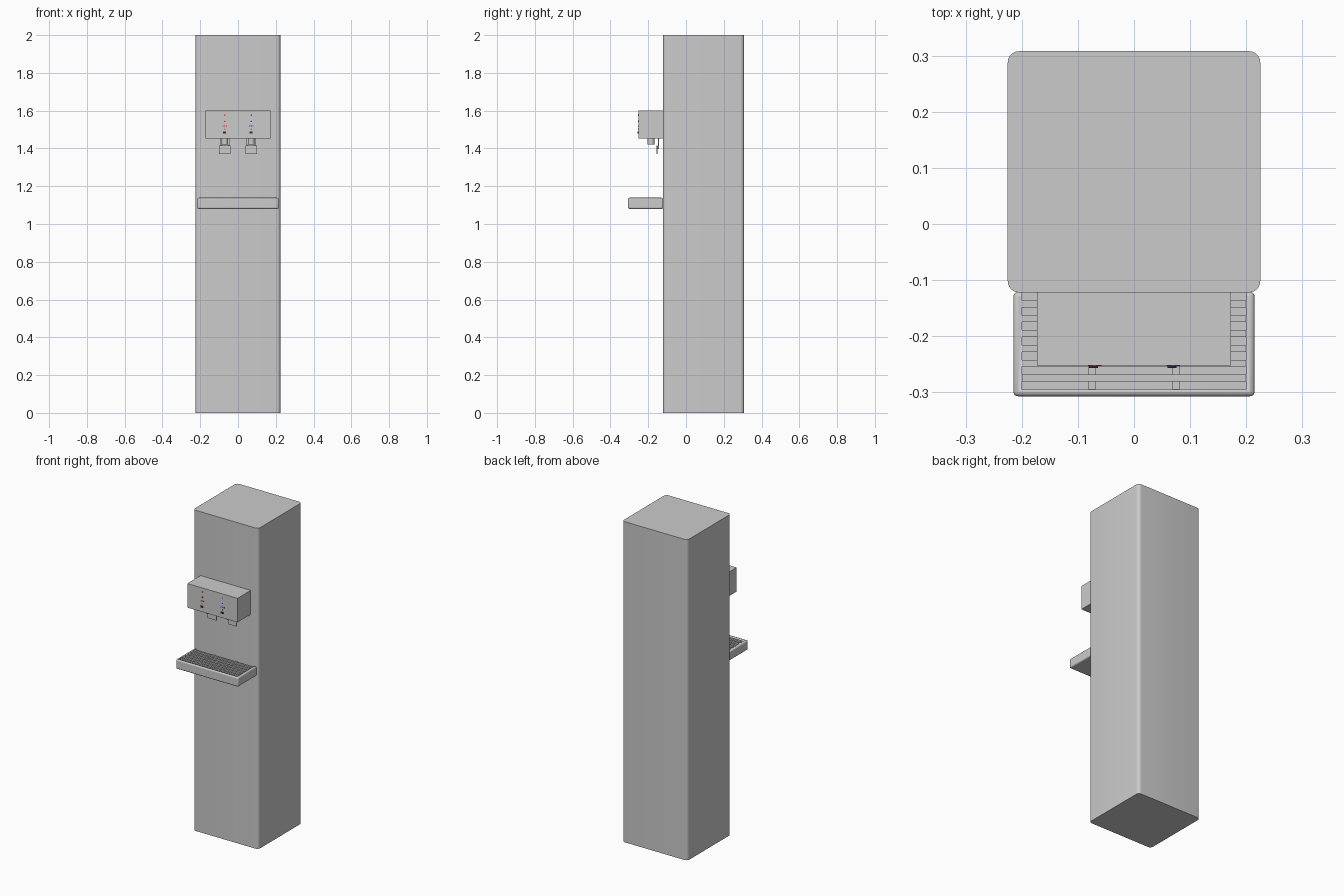
import bpy, bmesh, math

if "Cube" in bpy.data.objects:
    bpy.data.objects.remove(bpy.data.objects["Cube"])


def box(name, x, y, z, r=0.0, seg=4, color=None):
    """Box from ranges; r rounds the four vertical edges."""
    bm = bmesh.new()
    bmesh.ops.create_cube(bm, size=1)
    for v in bm.verts:
        v.co.x = x[0] if v.co.x < 0 else x[1]
        v.co.y = y[0] if v.co.y < 0 else y[1]
        v.co.z = z[0] if v.co.z < 0 else z[1]
    if r:
        edges = [e for e in bm.edges if abs(e.verts[0].co.z - e.verts[1].co.z) > 1e-5]
        bmesh.ops.bevel(bm, geom=edges, offset=r, segments=seg, profile=0.5, affect='EDGES')
    return finish(name, bm, color)


def cylinder(name, loc, radius, depth, front=False, color=None, sides=24):
    bm = bmesh.new()
    bmesh.ops.create_cone(bm, cap_ends=True, segments=sides, radius1=radius,
                          radius2=radius, depth=depth)
    ob = finish(name, bm, color)
    ob.location = loc
    if front:
        ob.rotation_euler.x = math.pi / 2
    return ob


def finish(name, bm, color):
    me = bpy.data.meshes.new(name)
    bm.to_mesh(me)
    bm.free()
    ob = bpy.data.objects.new(name, me)
    bpy.context.collection.objects.link(ob)
    if color:
        me.materials.append(color)
    bpy.ops.object.select_all(action='DESELECT')
    ob.select_set(True)
    bpy.context.view_layer.objects.active = ob
    bpy.ops.object.shade_smooth_by_angle(angle=math.radians(35))
    return ob


def paint(name, rgb):
    m = bpy.data.materials.new(name)
    m.diffuse_color = (*rgb, 1)
    m.use_nodes = True
    m.node_tree.nodes["Principled BSDF"].inputs["Base Color"].default_value = m.diffuse_color
    return m


red = paint("red", (0.8, 0.03, 0.02))
blue = paint("blue", (0.03, 0.05, 0.8))
dark = paint("dark", (0.03, 0.03, 0.03))

# Cabinet column
box("cabinet", (-0.225, 0.225), (-0.122, 0.308), (0, 2), 0.02, 6)

# Dispenser head with front panel
box("dispenser_head", (-0.173, 0.173), (-0.247, -0.12), (1.452, 1.602))
box("dispenser_panel", (-0.173, 0.173), (-0.252, -0.247), (1.452, 1.602))

# Drip tray: open shell with softly rounded outer edges
tray = box("drip_tray", (-0.215, 0.215), (-0.307, -0.121), (1.08, 1.139))
bev = tray.modifiers.new("round", 'BEVEL')
bev.width, bev.segments = 0.008, 3
hollow = box("tray_cutter", (-0.2, 0.2), (-0.295, -0.1225), (1.09, 1.2))
cut = tray.modifiers.new("hollow", 'BOOLEAN')
cut.object, cut.operation, cut.solver = hollow, 'DIFFERENCE', 'EXACT'
bpy.context.view_layer.objects.active = tray
tray.select_set(True)
for mod in ("round", "hollow"):
    bpy.ops.object.modifier_apply(modifier=mod)
bpy.data.objects.remove(hollow)

# Grille slats across the tray and two bars front to back
for i in range(6):
    y = -0.1425 - i * 0.0264
    box("grille_slat", (-0.201, 0.201), (y - 0.006, y + 0.006), (1.127, 1.138))
for x in (-0.075, 0.075):
    box("grille_bar", (x - 0.006, x + 0.006), (-0.296, -0.122), (1.121, 1.134))

for x, col in ((-0.07, red), (0.07, blue)):
    # Spout, lever arms and paddle
    cylinder("spout", (x, -0.185, 1.438), 0.018, 0.035)
    for s in (-1, 1):
        a = x + s * 0.022
        box("lever_arm", (a - 0.004, a + 0.004), (-0.149, -0.144), (1.40, 1.455))
    box("lever_paddle", (x - 0.031, x + 0.031), (-0.157, -0.152), (1.37, 1.415), 0.001, 1)
    box("lever_joint", (x - 0.03, x + 0.03), (-0.153, -0.144), (1.398, 1.414))
    # Indicator lights, marker strip and push button
    for z in (1.577, 1.543):
        cylinder("indicator_light", (x, -0.2525, z), 0.004, 0.003, True, col, 16)
    for k in (-1, 0, 1):
        cx = x + k * 0.009
        box("marker", (cx - 0.003, cx + 0.003), (-0.253, -0.251), (1.516, 1.522), color=col)
    cylinder("small_light", (x, -0.2525, 1.502), 0.003, 0.003, True, col, 16)
    box("push_button", (x - 0.01, x + 0.006), (-0.257, -0.251), (1.48, 1.489), color=dark)
